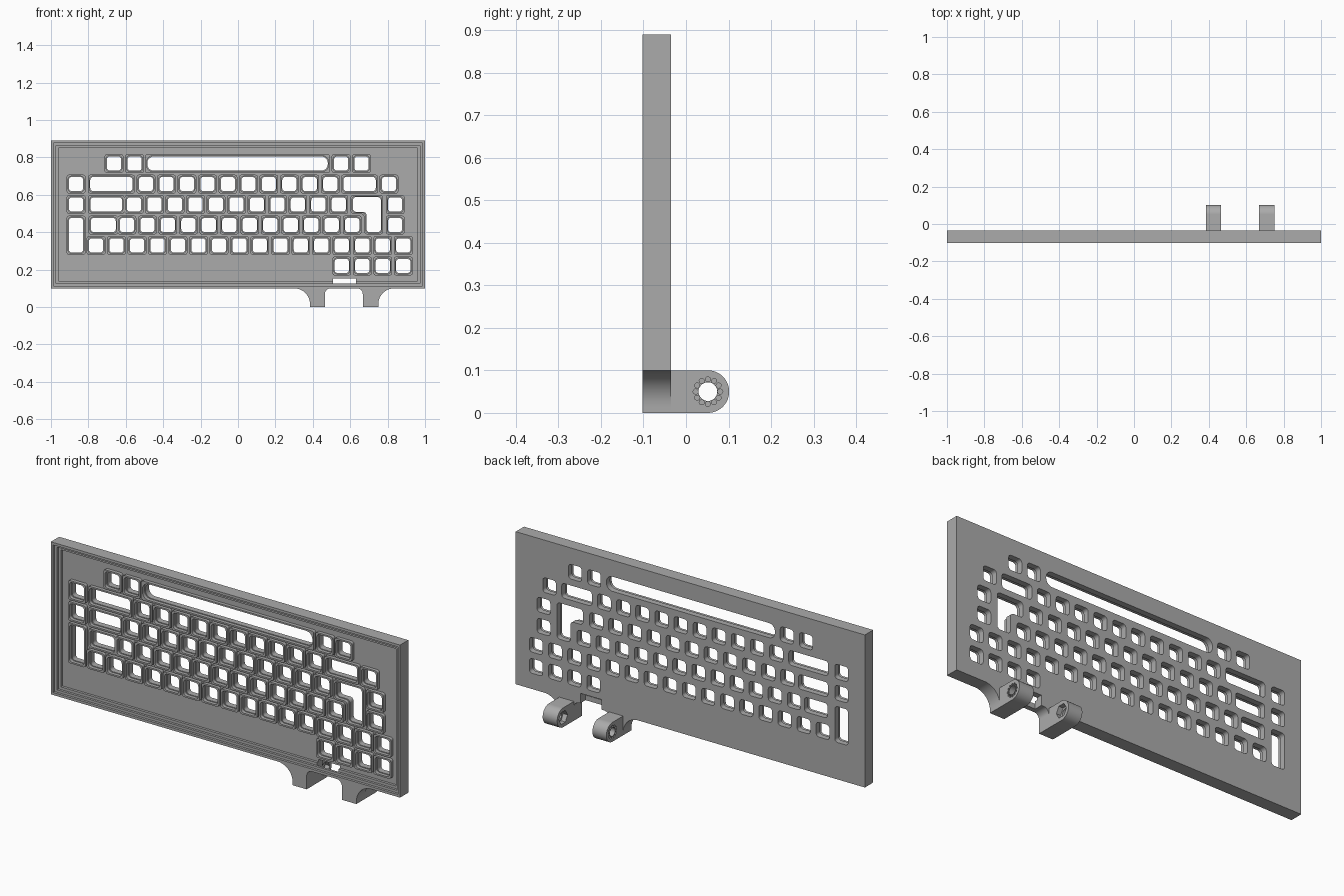
import bpy, bmesh, math
from mathutils import Matrix, Vector

if "Cube" in bpy.data.objects:
    bpy.data.objects.remove(bpy.data.objects["Cube"], do_unlink=True)

grey = bpy.data.materials.new("plain grey")
grey.use_nodes = True
grey.diffuse_color = (0.41, 0.41, 0.41, 1)
grey.node_tree.nodes["Principled BSDF"].inputs["Base Color"].default_value = grey.diffuse_color

# Local drawing plane (u, v) and its thickness direction
FRONT = Matrix(((1, 0, 0), (0, 0, -1), (0, 1, 0))).to_4x4()
SIDE = Matrix(((0, 0, 1), (1, 0, 0), (0, 1, 0))).to_4x4()


def rounded(points, steps=5):
    """Closed loop from (u, v, corner radius) points."""
    loop = []
    for i, (u, v, r) in enumerate(points):
        c = Vector((u, v))
        if r == 0:
            loop.append(c)
            continue
        a = c + (Vector(points[i - 1][:2]) - c).normalized() * r
        b = c + (Vector(points[(i + 1) % len(points)][:2]) - c).normalized() * r
        for k in range(steps + 1):
            t = k / steps
            wa, wc, wb = (1 - t) ** 2, math.sqrt(2) * t * (1 - t), t * t
            loop.append((a * wa + c * wc + b * wb) / (wa + wc + wb))
    return loop


def rect(x0, x1, z0, z1, r=0):
    return rounded([(x0, z0, r), (x1, z0, r), (x1, z1, r), (x0, z1, r)])


def circle(u, v, r, n=32):
    return [Vector((u + r * math.cos(math.tau * k / n), v + r * math.sin(math.tau * k / n)))
            for k in range(n)]


def slab(name, loops, lo, hi, frame):
    """Filled flat drawing with holes, given thickness from lo to hi."""
    curve = bpy.data.curves.new(name, 'CURVE')
    curve.dimensions = '2D'
    curve.fill_mode = 'BOTH'
    curve.extrude = (hi - lo) / 2
    for loop in loops:
        spline = curve.splines.new('POLY')
        spline.points.add(len(loop) - 1)
        for p, q in zip(spline.points, loop):
            p.co = (q.x, q.y, 0, 1)
        spline.use_cyclic_u = True
    temp = bpy.data.objects.new(name, curve)
    bpy.context.collection.objects.link(temp)
    graph = bpy.context.evaluated_depsgraph_get()
    mesh = bpy.data.meshes.new_from_object(temp.evaluated_get(graph))
    bpy.data.objects.remove(temp, do_unlink=True)
    mesh.transform(frame)
    middle = (lo + hi) / 2
    mesh.transform(Matrix.Translation((0, middle, 0) if frame is FRONT else (middle, 0, 0)))
    bm = bmesh.new()
    bm.from_mesh(mesh)
    bmesh.ops.remove_doubles(bm, verts=bm.verts, dist=1e-5)
    bmesh.ops.recalc_face_normals(bm, faces=bm.faces)
    bm.to_mesh(mesh)
    bm.free()
    mesh.materials.clear()
    mesh.materials.append(grey)
    ob = bpy.data.objects.new(name, mesh)
    bpy.context.collection.objects.link(ob)
    parts.append(ob)
    return ob


parts = []
BACK, FLOOR, STEP, LIP, FACE = -0.035, -0.065, -0.078, -0.09, -0.1025
BOTTOM, TOP = 0.1, 0.89

# Key positions: centre x, centre z, collar width, collar height
PITCH, KEY = 0.1095, 0.1
row = [TOP - 0.123 - PITCH * i for i in range(6)]
keys = [(x, row[0], KEY, KEY) for x in (-0.663, -0.553, 0.551, 0.66)]
for r, start, count in ((1, -0.492, 10), (2, -0.556, 11), (3, -0.594, 12), (4, -0.759, 16), (5, 0.555, 4)):
    keys += [(start + PITCH * i, row[r], KEY, KEY) for i in range(count)]
keys += [(x, row[r], KEY, KEY) for x, r in ((-0.866, 1), (-0.866, 2), (0.807, 1), (0.84, 2), (0.84, 3))]
keys += [(-0.677, row[1], 0.25, KEY), (0.65, row[1], 0.197, KEY), (-0.704, row[2], 0.192, KEY),
         (-0.72, row[3], 0.157, KEY), (-0.866, (row[3] + row[4]) / 2, KEY, KEY + PITCH)]


def key_loop(key, inset):
    x, z, w, h = key
    a, b = w / 2 - inset, h / 2 - inset
    return rect(x - a, x + a, z - b, z + b, 0.016 if inset else 0.012)


def space_loop(inset):
    return rect(-0.497 + inset, 0.492 - inset, row[0] - 0.05 + inset, row[0] + 0.05 - inset,
                0.034 if inset else 0.012)


def corner_key_loop(d):
    x0, x1, x2, r = 0.602 + d, 0.675 + d, 0.776 - d, 0.018
    z0, z1, z2 = 0.388 + d, 0.497 + d, 0.6 - d
    return rounded([(x0, z1, r), (x1, z1, r), (x1, z0, r), (x2, z0, r), (x2, z2, r), (x0, z2, r)])


def all_loops(inset):
    return [key_loop(k, inset) for k in keys] + [space_loop(inset), corner_key_loop(inset)]


# Plate outline with the two flared feet
LUGS = ((0.385, 0.465), (0.667, 0.75))
(l0, l1), (r0, r1) = LUGS
flare, small = 0.085, 0.03
outline = rounded([
    (-1, BOTTOM, 0), (l0, BOTTOM, flare), (l0, 0, 0), (l1, 0, 0), (l1, BOTTOM, small),
    (r0, BOTTOM, small), (r0, 0, 0), (r1, 0, 0), (r1, BOTTOM, flare), (1, BOTTOM, 0),
    (1, TOP, 0), (-1, TOP, 0)], 10)


def opening(d):
    return rect(-1 + d, 1 - d, BOTTOM + d, TOP - d)


# Plate, stepped frame and key collars
plate = slab("plate", [outline] + all_loops(0.012), FLOOR, BACK, FRONT)
step = slab("inner_frame_step", [outline, opening(0.04)], STEP, FLOOR, FRONT)
slab("middle_frame_step", [outline, opening(0.026)], LIP, STEP, FRONT)
slab("outer_frame_lip", [outline, opening(0.013)], FACE, LIP, FRONT)
for outer, inner in zip(all_loops(0), all_loops(0.008)):
    slab("key_collar", [outer, inner], FLOOR - 0.018, FLOOR, FRONT)

# Cable notch through the back of the lower edge
cutter = slab("notch_cutter", [rect(0.508, 0.63, BOTTOM - 0.02, 0.152)], -0.15, 0.05, FRONT)
parts.remove(cutter)
for ob in (plate, step):
    mod = ob.modifiers.new("notch", 'BOOLEAN')
    mod.operation = 'DIFFERENCE'
    mod.solver = 'EXACT'
    mod.object = cutter
    bpy.context.view_layer.update()
    graph = bpy.context.evaluated_depsgraph_get()
    cut = bpy.data.meshes.new_from_object(ob.evaluated_get(graph))
    ob.modifiers.clear()
    ob.data = cut
bpy.data.objects.remove(cutter, do_unlink=True)

# Hinge lugs: toothed outer face, round bore, hexagonal inner pocket
cy, cz = 0.0515, 0.05
tab = rounded([(BACK - 0.001, 0, 0), (cy + cz, 0, cz), (cy + cz, 2 * cz, cz), (BACK - 0.001, 2 * cz, 0)], 12)
bore = circle(cy, cz, 0.022)
teeth = [circle(cy + 0.029 * math.cos(math.tau * k / 12), cz + 0.029 * math.sin(math.tau * k / 12), 0.006, 10)
         for k in range(12)]
pocket = circle(cy, cz, 0.035, 6)
for name, outer, inner in (("right_lug", l0, l1), ("left_lug", r1, r0)):
    s = 1 if inner > outer else -1
    cuts = (outer, outer + s * 0.012, inner - s * 0.025, inner)
    for label, holes, a, b in (("toothed_face", [bore] + teeth, 0, 1), ("core", [bore], 1, 2),
                               ("nut_pocket", [pocket], 2, 3)):
        slab(name + "_" + label, [tab] + holes, min(cuts[a], cuts[b]), max(cuts[a], cuts[b]), SIDE)

# Smooth the rounded corners, keep the edges sharp
bpy.ops.object.select_all(action='DESELECT')
for ob in parts:
    ob.select_set(True)
bpy.context.view_layer.objects.active = plate
bpy.ops.object.shade_smooth_by_angle(angle=math.radians(30))
